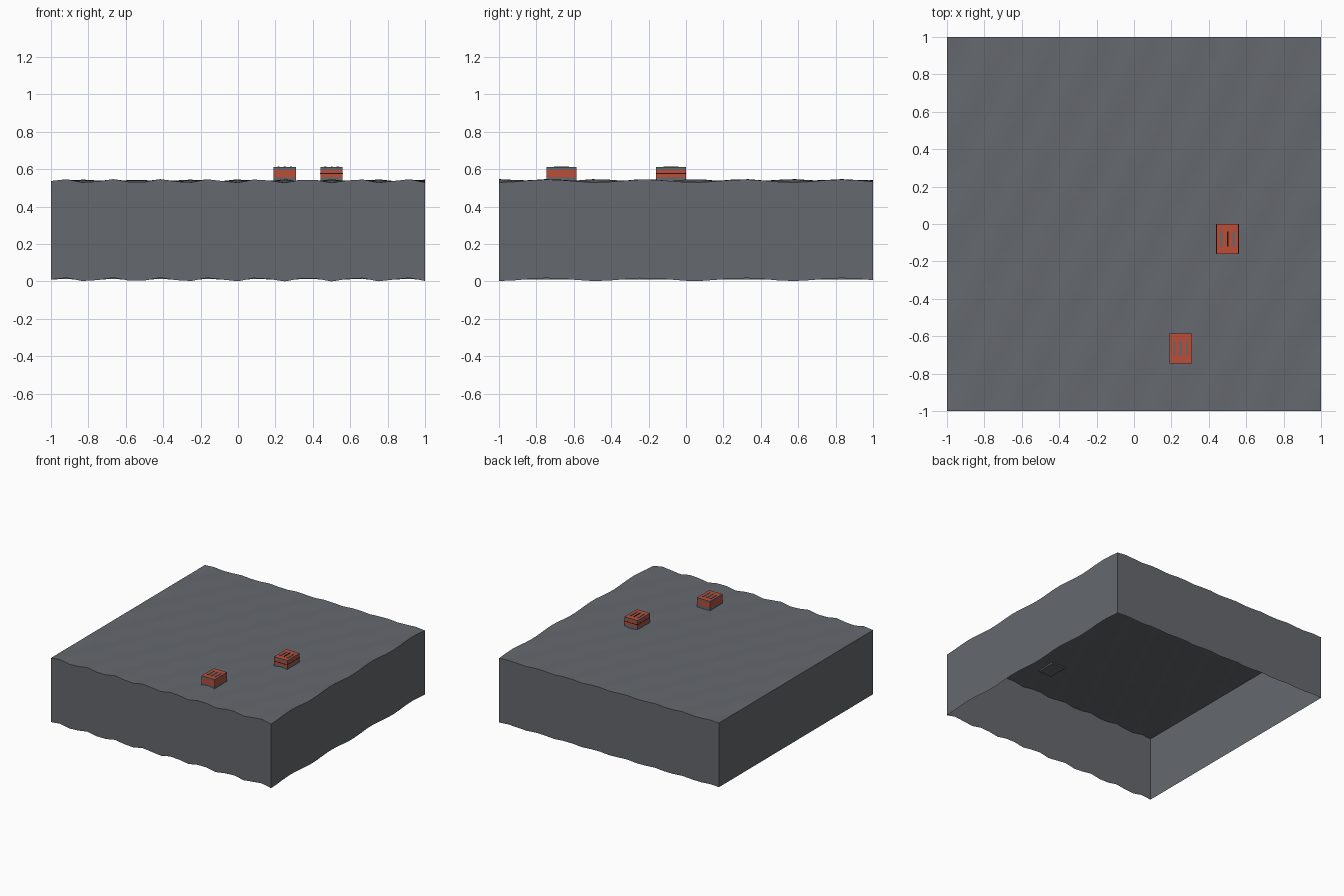
import bpy, bmesh
from math import sin, cos, radians
from mathutils import Vector

cube = bpy.data.objects.get("Cube")
if cube:
    bpy.data.objects.remove(cube, do_unlink=True)


def material(name, rgb):
    m = bpy.data.materials.new(name)
    m.use_nodes = True
    m.diffuse_color = (*rgb, 1)
    m.node_tree.nodes["Principled BSDF"].inputs["Base Color"].default_value = (*rgb, 1)
    return m


GREY = material("slate grey", (0.13, 0.14, 0.155))
RED = material("brick red", (0.50, 0.075, 0.04))
BLACK = material("near black", (0.01, 0.01, 0.012))


def make_object(name, bm, mats):
    mesh = bpy.data.meshes.new(name)
    bmesh.ops.recalc_face_normals(bm, faces=bm.faces)
    bm.to_mesh(mesh)
    bm.free()
    for m in mats:
        mesh.materials.append(m)
    obj = bpy.data.objects.new(name, mesh)
    bpy.context.collection.objects.link(obj)
    return obj


def block(name, center, size, mat):
    bm = bmesh.new()
    bmesh.ops.create_cube(bm, size=1)
    bmesh.ops.scale(bm, vec=size, verts=bm.verts)
    bmesh.ops.translate(bm, vec=center, verts=bm.verts)
    return make_object(name, bm, [mat])


# Rippled slab: a grid skirt pulled down, open underneath, lower rim rippled too
CELLS, HEIGHT, RIPPLE = 24, 0.527, 0.01
bm = bmesh.new()
bmesh.ops.create_grid(bm, x_segments=CELLS, y_segments=CELLS, size=1)
rim = [e for e in bm.edges if e.is_boundary]
skirt = bmesh.ops.extrude_edge_only(bm, edges=rim)["geom"]
low = {v for v in skirt if isinstance(v, bmesh.types.BMVert)}
for v in bm.verts:
    i, j = (v.co.x + 1) * CELLS / 2, (v.co.y + 1) * CELLS / 2
    v.co.z = RIPPLE * (1 + sin(2 * i) * cos(j)) + (0 if v in low else HEIGHT)
slab = make_object("rippled_slab", bm, [GREY])
bpy.context.view_layer.objects.active = slab
slab.select_set(True)
bpy.ops.object.shade_smooth_by_angle(angle=radians(40))
slab.select_set(False)

# Crates: grey body with a red belt and lid
BOTTOM, BELT_LOW, BELT_HIGH, TOP = 0.525, 0.556, 0.597, 0.612
WIDTH, DEPTH = 0.12, 0.16


def crate(name, x, y, accent):
    bm = bmesh.new()
    bmesh.ops.create_cube(bm, size=1)
    bmesh.ops.scale(bm, vec=(WIDTH, DEPTH, TOP - BOTTOM), verts=bm.verts)
    bmesh.ops.translate(bm, vec=(x, y, (TOP + BOTTOM) / 2), verts=bm.verts)
    for z in (BELT_LOW, BELT_HIGH):
        bmesh.ops.bisect_plane(bm, geom=bm.verts[:] + bm.edges[:] + bm.faces[:],
                               plane_co=(0, 0, z), plane_no=(0, 0, 1))
    for f in bm.faces:
        z = f.calc_center_median().z
        f.material_index = int(BELT_LOW < z < BELT_HIGH or z > TOP - 0.001)
    make_object(name, bm, [GREY, RED])

    # Slats on the lid
    for k in (-1, 0, 1):
        mat = accent if k == 0 else GREY
        block(name + "_slat", Vector((x + k * 0.033, y, TOP + 0.001)),
              (0.008 if mat == BLACK else 0.012, 0.08, 0.005), mat)
    # Thin dark band round the belt
    if accent == BLACK:
        block(name + "_band", Vector((x, y, 0.576)),
              (WIDTH + 0.002, DEPTH + 0.002, 0.005), BLACK)


crate("front_crate", 0.25, -0.665, GREY)
crate("middle_crate", 0.5, -0.08, BLACK)
